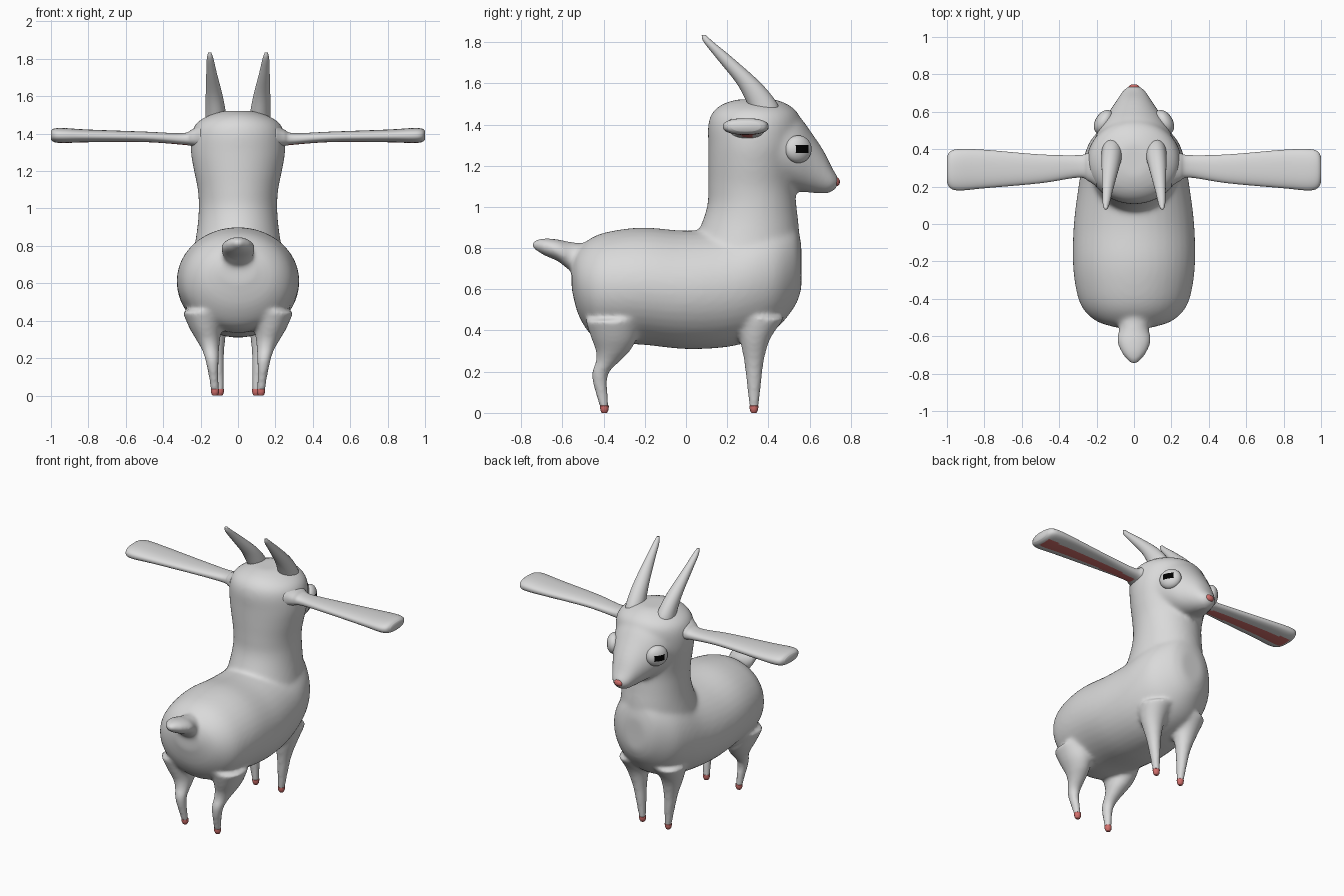
import bpy, bmesh, math
from mathutils import Matrix, Vector

if "Cube" in bpy.data.objects:
    bpy.data.objects.remove(bpy.data.objects["Cube"])


def material(name, rgb):
    m = bpy.data.materials.new(name)
    m.diffuse_color = (*rgb, 1)
    m.use_nodes = True
    m.node_tree.nodes["Principled BSDF"].inputs["Base Color"].default_value = m.diffuse_color
    return m


GREY = material("light grey coat", (0.7, 0.7, 0.7))
PINK = material("soft red", (0.65, 0.16, 0.15))
BLACK = material("black", (0.0, 0.0, 0.0))


def smooth_rings(rings, steps=5):
    """Catmull-Rom interpolation between the rings."""
    out = []
    for i in range(len(rings) - 1):
        p0, p1, p2, p3 = (rings[max(0, min(len(rings) - 1, i + k))] for k in (-1, 0, 1, 2))
        for s in range(steps):
            t = s / steps
            out.append([0.5 * (2 * b + (c - a) * t + (2 * a - 5 * b + 4 * c - d) * t * t
                               + (3 * b - a - 3 * c + d) * t ** 3)
                        for a, b, c, d in zip(p0, p1, p2, p3)])
    return out + [list(rings[-1])]


def loft(bm, rings, axis, sides=40, power=1.0):
    """Skin elliptical rings (x, y, z, half size 1, half size 2) stacked along an axis."""
    u, v = {'x': (1, 2), 'y': (0, 2), 'z': (0, 1)}[axis]
    loops = []
    for r in smooth_rings(rings):
        loop = []
        for i in range(sides):
            a = 2 * math.pi * (i + 0.5) / sides
            co = Vector(r[:3])
            c, s = math.cos(a), math.sin(a)
            co[u] += max(r[3], 0.003) * math.copysign(abs(c) ** power, c)
            co[v] += max(r[4], 0.003) * math.copysign(abs(s) ** power, s)
            loop.append(bm.verts.new(co))
        loops.append(loop)
    faces = [bm.faces.new((p[i], p[(i + 1) % sides], q[(i + 1) % sides], q[i]))
             for p, q in zip(loops, loops[1:]) for i in range(sides)]
    faces += [bm.faces.new(loops[0]), bm.faces.new(loops[-1])]
    bmesh.ops.recalc_face_normals(bm, faces=faces)


def finish(name, bm, mats, mirror=False):
    me = bpy.data.meshes.new(name)
    bm.to_mesh(me)
    bm.free()
    for m in mats:
        me.materials.append(m)
    me.shade_smooth()
    ob = bpy.data.objects.new(name, me)
    bpy.context.collection.objects.link(ob)
    if mirror:
        ob.modifiers.new("mirror", 'MIRROR')
    return ob


def side_rings(rows):
    """(y, bottom, top, half width) -> rings along y."""
    return [(0, y, (b + t) / 2, w, (t - b) / 2) for y, b, t, w in rows]


# Body: torso, neck, head, tail and legs fused into one skin
bm = bmesh.new()
loft(bm, side_rings([
    (-.555, .60, .74, .09), (-.52, .47, .80, .20), (-.45, .37, .855, .275),
    (-.35, .34, .885, .31), (-.2, .33, .90, .327), (0, .31, .885, .322),
    (.2, .32, .9, .297), (.35, .36, .95, .27), (.45, .42, .95, .23),
    (.53, .52, .92, .15), (.56, .60, .82, .08)]), 'y')
neck = [(.70, -.02, .555, .25), (.88, .06, .55, .22), (1.0, .102, .537, .21),
        (1.1, .108, .53, .215), (1.2, .108, .54, .235), (1.3, .108, .555, .252),
        (1.4, .108, .56, .248), (1.46, .13, .54, .218), (1.5, .18, .49, .15),
        (1.522, .25, .43, .08)]
loft(bm, [(0, (a + b) / 2, z, w, (b - a) / 2) for z, a, b, w in neck], 'z')
loft(bm, side_rings([
    (.3, 1.10, 1.50, .22), (.4, 1.09, 1.515, .222), (.48, 1.085, 1.495, .20),
    (.55, 1.075, 1.44, .168), (.61, 1.068, 1.36, .127), (.67, 1.064, 1.27, .088),
    (.71, 1.073, 1.19, .062), (.738, 1.10, 1.145, .03)]), 'y')
loft(bm, side_rings([
    (-.46, .67, .82, .07), (-.56, .69, .83, .08), (-.62, .735, .842, .092),
    (-.69, .765, .848, .067), (-.745, .80, .835, .022)]), 'y')
front = [(.13, .36, .46, .10, .12), (.13, .335, .36, .072, .075), (.118, .33, .25, .045, .048),
         (.108, .33, .15, .032, .035), (.1, .33, .06, .023, .025), (.097, .33, .02, .02, .019)]
back = [(.19, -.36, .45, .11, .13), (.175, -.35, .36, .085, .11), (.16, -.355, .30, .065, .083),
        (.148, -.38, .25, .048, .058), (.14, -.413, .2, .037, .042),
        (.135, -.418, .15, .03, .034), (.13, -.41, .1, .025, .029), (.123, -.396, .02, .02, .019)]
for side in (1, -1):
    for leg in (front, back):
        loft(bm, [(side * x, y, z, a, b) for x, y, z, a, b in leg], 'z', 24)
body = finish("body", bm, [GREY])
remesh = body.modifiers.new("fuse", 'REMESH')
remesh.mode = 'VOXEL'
remesh.voxel_size = 0.012
remesh.use_smooth_shade = True
bpy.context.view_layer.objects.active = body
body.select_set(True)
bpy.ops.object.modifier_apply(modifier=remesh.name)
body.data.shade_smooth()
# soften the joins, but keep the slim lower legs
group = body.vertex_groups.new(name="soften")
for v in body.data.vertices:
    group.add([v.index], max(0.08, min(1, (v.co.z - 0.15) / 0.2)), 'REPLACE')
soft = body.modifiers.new("soften", 'SMOOTH')
soft.factor, soft.iterations, soft.vertex_group = 0.5, 14, group.name

# Hooves
for name, x, y in (("front_hooves", .097, .33), ("back_hooves", .123, -.396)):
    bm = bmesh.new()
    loft(bm, [(x, y, .035, .0225, .0215), (x, y, .015, .021, .02), (x, y, 0, .014, .013)],
         'z', 20)
    finish(name, bm, [PINK], True)

# Ears with a stripe along the underside
bm = bmesh.new()
loft(bm, [(.20, .30, 1.385, .10, .065), (.245, .305, 1.378, .075, .045),
          (.30, .308, 1.372, .06, .031), (.5, .295, 1.383, .077, .028),
          (.8, .294, 1.388, .103, .034), (.93, .29, 1.39, .111, .04),
          (.98, .29, 1.391, .10, .037), (1.0, .291, 1.391, .07, .025)], 'x', 48, 0.85)
bm.normal_update()
for f in bm.faces:
    c = f.calc_center_median()
    half = 0.025 + 0.022 * (c.x - .25) / .7
    if f.normal.z < -0.5 and .27 < c.x < .97 and abs(c.y - .295) < half:
        f.material_index = 1
finish("ears", bm, [GREY, PINK], True)

# Horns
bm = bmesh.new()
loft(bm, [(.12, .385, 1.45, .055, .065), (.118, .372, 1.50, .055, .073),
          (.127, .305, 1.6, .046, .06), (.141, .19, 1.72, .029, .041),
          (.149, .11, 1.8, .018, .024), (.151, .086, 1.834, .008, .01)], 'z', 24)
finish("horns", bm, [GREY], True)

# Eyes with an oblong pupil
bm = bmesh.new()
bmesh.ops.create_uvsphere(bm, u_segments=96, v_segments=64, radius=1)
bmesh.ops.scale(bm, vec=(.045, .07, .067), verts=bm.verts)
for f in bm.faces:
    c = f.calc_center_median()
    if c.x > 0 and abs(c.y) < .036 and abs(c.z) < .021:
        f.material_index = 1
bm.transform(Matrix.Translation((.162, .545, 1.28)) @ Matrix.Rotation(math.radians(30), 4, 'Z'))
finish("eyes", bm, [GREY, BLACK], True)

# Nose
bm = bmesh.new()
bmesh.ops.create_uvsphere(bm, u_segments=24, v_segments=16, radius=1)
bmesh.ops.scale(bm, vec=(.03, .018, .022), verts=bm.verts)
bm.transform(Matrix.Translation((0, .729, 1.122)))
finish("nose", bm, [PINK])
